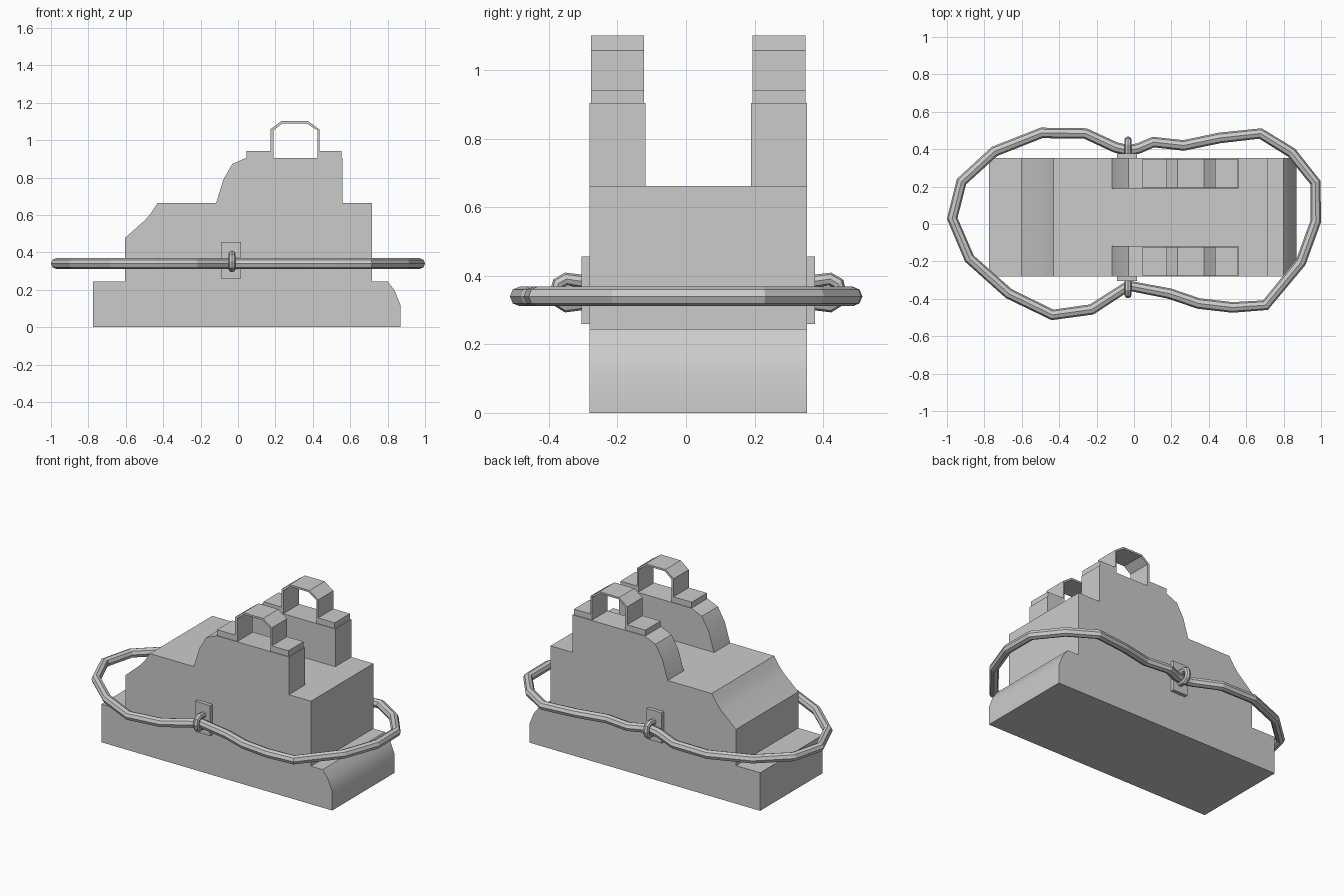
import bpy, bmesh, math

if "Cube" in bpy.data.objects:
    bpy.data.objects.remove(bpy.data.objects["Cube"])


def extrude_profile(name, pts, y0, y1):
    """Extrude an (x, z) outline between two y positions."""
    bm = bmesh.new()
    face = bm.faces.new([bm.verts.new((x, y0, z)) for x, z in pts])
    out = bmesh.ops.extrude_face_region(bm, geom=[face])
    for v in out["geom"]:
        if isinstance(v, bmesh.types.BMVert):
            v.co.y = y1
    bmesh.ops.recalc_face_normals(bm, faces=bm.faces)
    me = bpy.data.meshes.new(name)
    bm.to_mesh(me)
    bm.free()
    ob = bpy.data.objects.new(name, me)
    bpy.context.collection.objects.link(ob)
    bpy.ops.object.select_all(action='DESELECT')
    ob.select_set(True)
    bpy.context.view_layer.objects.active = ob
    bpy.ops.object.shade_smooth_by_angle(angle=math.radians(30))
    return ob


def tube(name, pts, radius, cyclic):
    """Eight-sided flat-shaded tube along a polyline."""
    cu = bpy.data.curves.new(name, 'CURVE')
    cu.dimensions = '3D'
    cu.bevel_depth = radius
    cu.bevel_resolution = 2
    sp = cu.splines.new('POLY')
    sp.points.add(len(pts) - 1)
    for p, co in zip(sp.points, pts):
        p.co = (*co, 1)
    sp.use_cyclic_u = cyclic
    sp.use_smooth = False
    ob = bpy.data.objects.new(name, cu)
    bpy.context.collection.objects.link(ob)
    bpy.ops.object.select_all(action='DESELECT')
    ob.select_set(True)
    bpy.context.view_layer.objects.active = ob
    bpy.ops.object.convert(target='MESH')
    return ob


MID = 0.0355   # centre of the body in y
HALF = 0.3175  # half depth of the body

# Stepped main body
extrude_profile("body", [
    (-0.775, 0), (0.868, 0), (0.868, 0.12), (0.838, 0.195), (0.80, 0.245),
    (0.717, 0.245), (0.717, 0.663), (-0.43, 0.663), (-0.465, 0.61),
    (-0.497, 0.572), (-0.603, 0.478), (-0.603, 0.245), (-0.775, 0.245)],
    MID - HALF, MID + HALF)

tower = [(-0.117, 0.663), (0.56, 0.663), (0.56, 0.905), (0.045, 0.905),
         (-0.03, 0.873), (-0.078, 0.79)]
strap = [(0.045, 0.905), (0.19, 0.905), (0.19, 1.052), (0.238, 1.09),
         (0.367, 1.09), (0.425, 1.052), (0.425, 0.905), (0.553, 0.905),
         (0.553, 0.942), (0.435, 0.942), (0.435, 1.058), (0.373, 1.102),
         (0.232, 1.102), (0.174, 1.058), (0.174, 0.942), (0.045, 0.942)]

for side, s in (("front", -1), ("back", 1)):
    # Raised shoulder block and the arched strap on it
    extrude_profile(side + "_tower", tower, MID + s * 0.154, MID + s * HALF)
    extrude_profile(side + "_strap_arch", strap, MID + s * 0.158, MID + s * 0.313)
    # Mounting plate
    extrude_profile(side + "_plate",
                    [(-0.09, 0.26), (0.016, 0.26), (0.016, 0.456), (-0.09, 0.456)],
                    MID + s * (HALF - 0.01), MID + s * 0.341)
    # Half-ring hook holding the loop
    hook = [(0.33, 0.383), (0.352, 0.386), (0.385, 0.391), (0.408, 0.378),
            (0.414, 0.352), (0.408, 0.326), (0.385, 0.312), (0.352, 0.317),
            (0.33, 0.32)]
    tube(side + "_hook", [(-0.032, MID + s * d, z) for d, z in hook], 0.019, False)

# Cord running round the whole body
cord = [(-0.03, 0.393), (0.024, 0.404), (0.104, 0.438), (0.265, 0.42),
        (0.457, 0.46), (0.676, 0.484), (0.842, 0.382), (0.97, 0.222),
        (0.972, 0.015), (0.892, -0.205), (0.703, -0.434), (0.527, -0.446),
        (0.345, -0.425), (0.19, -0.372), (-0.03, -0.33), (-0.227, -0.457),
        (-0.436, -0.486), (-0.67, -0.372), (-0.88, -0.185), (-0.972, 0.03),
        (-0.922, 0.227), (-0.746, 0.388), (-0.495, 0.487), (-0.26, 0.484),
        (-0.10, 0.41)]
tube("cord_loop", [(x, y, 0.34) for x, y in cord], 0.0285, True)
